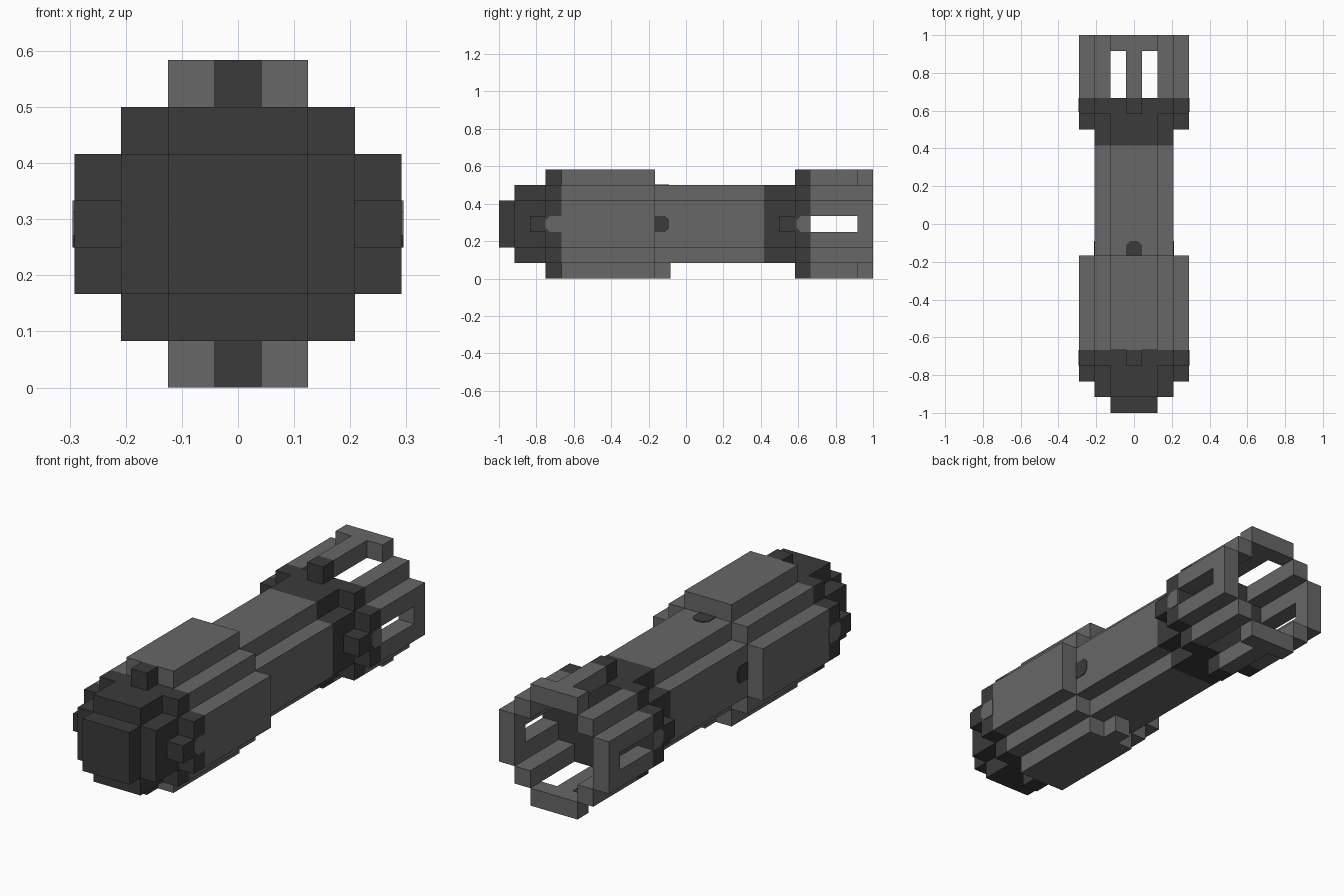
import bpy, bmesh
from mathutils import Vector

if "Cube" in bpy.data.objects:
    bpy.data.objects.remove(bpy.data.objects["Cube"])

U = 1 / 12      # one grid block
MID = 3.5       # height of the long axis, in blocks


def material(name, value):
    m = bpy.data.materials.new(name)
    m.use_nodes = True
    col = (value, value, value, 1)
    m.diffuse_color = col
    bsdf = m.node_tree.nodes["Principled BSDF"]
    bsdf.inputs["Base Color"].default_value = col
    bsdf.inputs["Roughness"].default_value = 0.8
    return m


LIGHT = material("mid grey", 0.135)
DARK = material("dark grey", 0.043)


def extrude(name, outline, direction, mat):
    """Extrude a flat outline (block units, z from the axis) along a vector."""
    bm = bmesh.new()
    verts = [bm.verts.new((x * U, y * U, (z + MID) * U)) for x, y, z in outline]
    face = bm.faces.new(verts)
    ext = bmesh.ops.extrude_face_region(bm, geom=[face], use_keep_orig=True)
    moved = [g for g in ext["geom"] if isinstance(g, bmesh.types.BMVert)]
    bmesh.ops.translate(bm, verts=moved, vec=Vector(direction) * U)
    bmesh.ops.recalc_face_normals(bm, faces=bm.faces[:])
    me = bpy.data.meshes.new(name)
    bm.to_mesh(me)
    bm.free()
    me.materials.append(mat)
    ob = bpy.data.objects.new(name, me)
    bpy.context.collection.objects.link(ob)
    return ob


def segment(name, quarter, y0, y1, mat):
    """Stepped prism along y; the quarter outline is mirrored to all four corners."""
    back = quarter[::-1]
    pts = (quarter + [(-x, z) for x, z in back]
           + [(-x, -z) for x, z in quarter] + [(x, -z) for x, z in back])
    return extrude(name, [(x, y0, z) for x, z in pts], (0, y1 - y0, 0), mat)


def box(name, x, y, z, mat):
    pts = [(x[0], y[0], z[0]), (x[1], y[0], z[0]), (x[1], y[0], z[1]), (x[0], y[0], z[1])]
    return extrude(name, pts, (0, y[1] - y[0], 0), mat)


# Cross-sections
SQUARE = [(1.5, 1.5)]
CROSS = [(2.5, 1.5), (1.5, 1.5), (1.5, 2.5)]
RING = [(3.5, 1.5), (2.5, 1.5), (2.5, 2.5)]
ROUND = [(3.5, 1.5), (2.5, 1.5), (2.5, 2.5), (1.5, 2.5), (1.5, 3.5)]

# Main body, front to back
for name, section, y0, y1, mat in [
        ("nose", SQUARE, -12, -11, DARK),
        ("front_collar", CROSS, -11, -9, DARK),
        ("front_ring", RING, -9, -8, DARK),
        ("sleeve", ROUND, -8, -2, LIGHT),
        ("body", CROSS, -2, 5, LIGHT),
        ("rear_neck", CROSS, 5, 7, DARK),
        ("rear_ring", RING, 7, 8, DARK)]:
    segment(name, section, y0, y1, mat)

H = (-0.5, 0.5)


def span(s, a, b):
    return tuple(sorted((s * a, s * b)))


# Knobs around both rings
for end, y in (("front", -9), ("rear", 7)):
    for s, side, level in ((1, "left", "top"), (-1, "right", "bottom")):
        box(f"{end}_{side}_knob", span(s, 2.5, 3.5), (y - 1, y), H, DARK)
        box(f"{end}_{level}_knob", H, (y, y + 1), span(s, 2.5, 3.5), DARK)

# Latch under the sleeve
box("bottom_latch", H, (-2, -1), (-3.5, -2.5), LIGHT)

# Open cage at the back
for s, side, level in ((1, "left", "top"), (-1, "right", "bottom")):
    for t, lv in ((1, "upper"), (-1, "lower")):
        box(f"cage_{lv}_{side}_corner_bar", span(s, 1.5, 2.5), (8, 12), span(t, 1.5, 2.5), LIGHT)
        box(f"cage_{lv}_{side}_rail", span(s, 2.5, 3.5), (8, 11), span(t, 0.5, 1.5), LIGHT)
    box(f"cage_{side}_end", span(s, 2.5, 3.5), (11, 12), (-1.5, 1.5), LIGHT)
    box(f"cage_{level}_end", (-1.5, 1.5), (11, 12), span(s, 2.5, 3.5), LIGHT)
    box(f"cage_{level}_strip", H, (8, 11), span(s, 2.5, 3.5), LIGHT)


# Painted marks: thin plates, rounded at the end away from y0
def mark(name, y0, y1, place, direction, mat):
    c = 0.25 if y1 > y0 else -0.25
    flat = [(-0.5, y0), (0.5, y0), (0.5, y1 - c), (0.25, y1), (-0.25, y1), (-0.5, y1 - c)]
    extrude(name, [place(w, y) for w, y in flat], direction, mat)


T = 0.04
mark("top_spot", -2, -1.08, lambda w, y: (w, y, 2.5), (0, 0, T), DARK)
for s, side in ((1, "left"), (-1, "right")):
    mark(f"{side}_spot", -2, -1.08, lambda w, y: (s * 2.5, y, w), (s * T, 0, 0), DARK)
    mark(f"{side}_front_tongue", -8, -9, lambda w, y: (s * 3.5, y, w), (s * T, 0, 0), LIGHT)
    mark(f"{side}_rear_tongue", 8, 7.1, lambda w, y: (s * 3.5, y, w), (s * T, 0, 0), LIGHT)
